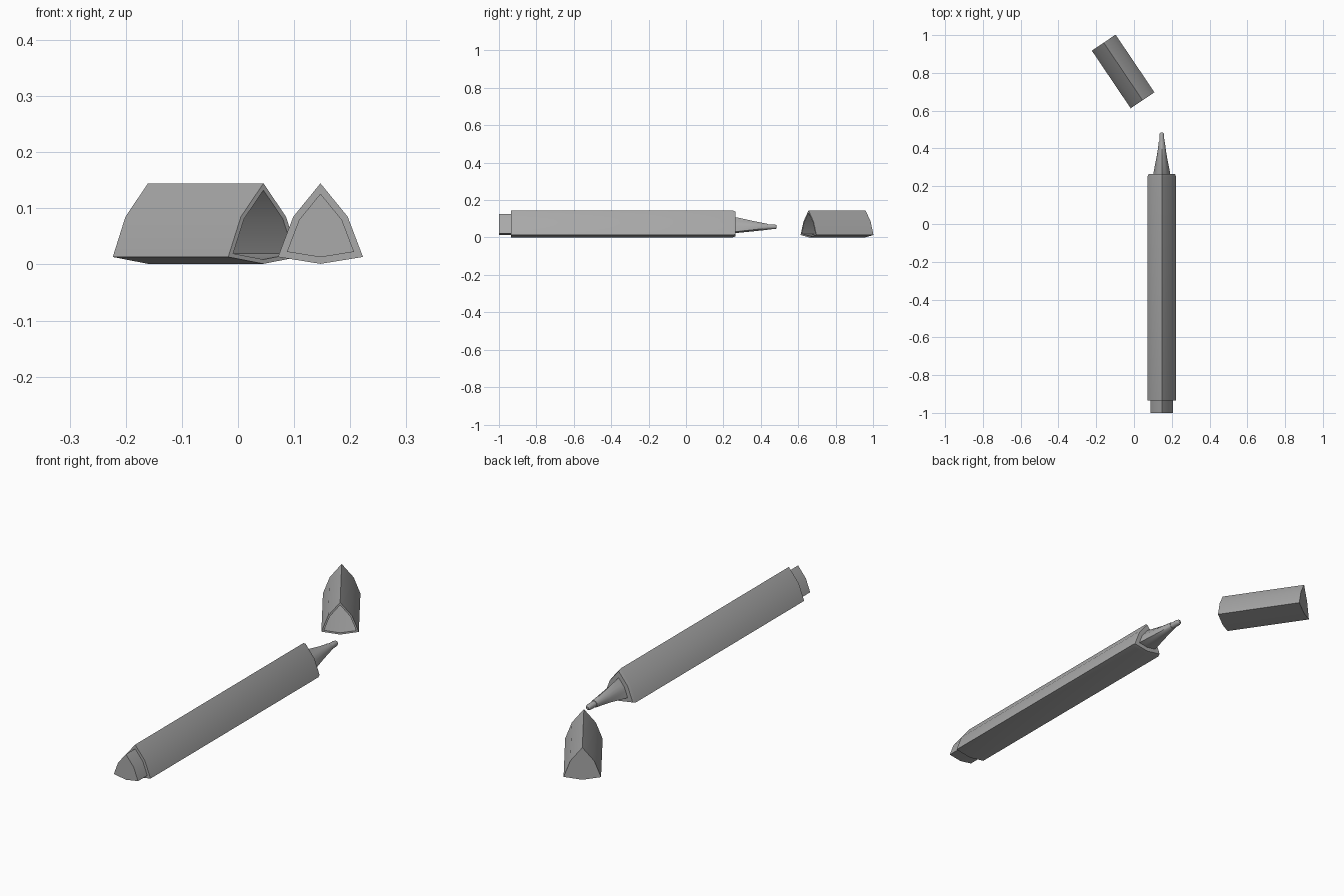
import bpy, bmesh, math
from mathutils import Matrix, Vector

cube = bpy.data.objects.get("Cube")
if cube:
    bpy.data.objects.remove(cube)

grey = bpy.data.materials.new("plain_grey")
grey.use_nodes = True
grey.diffuse_color = (0.4, 0.4, 0.4, 1)
grey.node_tree.nodes["Principled BSDF"].inputs["Base Color"].default_value = (0.4, 0.4, 0.4, 1)

CORNER, FLAT, AXIS_Z = 0.0875, 0.056, 0.057


def section(y, scale, roundness=0.0, split=1):
    """Bulging triangle, optionally blended towards a circle of radius FLAT * scale."""
    hexagon = []
    for i in range(6):
        a = math.radians(90 + 60 * i)
        r = FLAT if i % 2 else CORNER
        hexagon.append(Vector((r * math.cos(a), 0, r * math.sin(a))))
    ring = []
    for i in range(6):
        for k in range(split):
            p = hexagon[i].lerp(hexagon[(i + 1) % 6], k / split)
            p = p.lerp(p.normalized() * FLAT, roundness) * scale
            ring.append(Vector((p.x, y, p.z)))
    return ring


def loft(name, rings, matrix):
    """Skin the rings in order and close both ends."""
    bm = bmesh.new()
    loops = [[bm.verts.new(p) for p in ring] for ring in rings]
    n = len(loops[0])
    for a, b in zip(loops, loops[1:]):
        for i in range(n):
            j = (i + 1) % n
            bm.faces.new((a[i], a[j], b[j], b[i]))
    bm.faces.new(loops[0])
    bm.faces.new(loops[-1])
    bmesh.ops.recalc_face_normals(bm, faces=bm.faces)
    mesh = bpy.data.meshes.new(name)
    bm.to_mesh(mesh)
    bm.free()
    mesh.materials.append(grey)
    obj = bpy.data.objects.new(name, mesh)
    obj.matrix_world = matrix
    bpy.context.collection.objects.link(obj)
    bpy.ops.object.select_all(action="DESELECT")
    obj.select_set(True)
    bpy.context.view_layer.objects.active = obj
    bpy.ops.object.shade_smooth_by_angle(angle=math.radians(30))
    return obj


pen = Matrix.Translation((0.147, 0, AXIS_Z))

# Barrel with a bevelled front rim
loft("barrel", [section(-0.935, 1), section(0.25, 1), section(0.265, 0.92)], pen)

# Narrower plug at the rear
loft("rear_plug", [section(-1.0, 0.79), section(-0.93, 0.79)], pen)

# Tapered holder, triangular at its base and round at its end
holder = [(0.255, 0.6, 0), (0.275, 0.58, 0.05), (0.36, 0.43, 0.5), (0.43, 0.3, 1), (0.438, 0.27, 1)]
loft("tip_holder", [section(y, s, r, 3) for y, s, r in holder], pen)

# Round writing nib
nib = [(0.43, 0.24, 1), (0.472, 0.23, 1), (0.481, 0.18, 1), (0.485, 0.1, 1)]
loft("nib", [section(y, s, r, 3) for y, s, r in nib], pen)

# Hollow cap lying beside the tip, open towards the front
half = 0.184
cap_place = Matrix.Translation((-0.0575, 0.8075, AXIS_Z)) @ Matrix.Rotation(math.radians(34), 4, "Z")
loft("cap", [section(half, 1), section(-half, 1), section(-half, 0.86),
             section(half - 0.02, 0.86)], cap_place)
